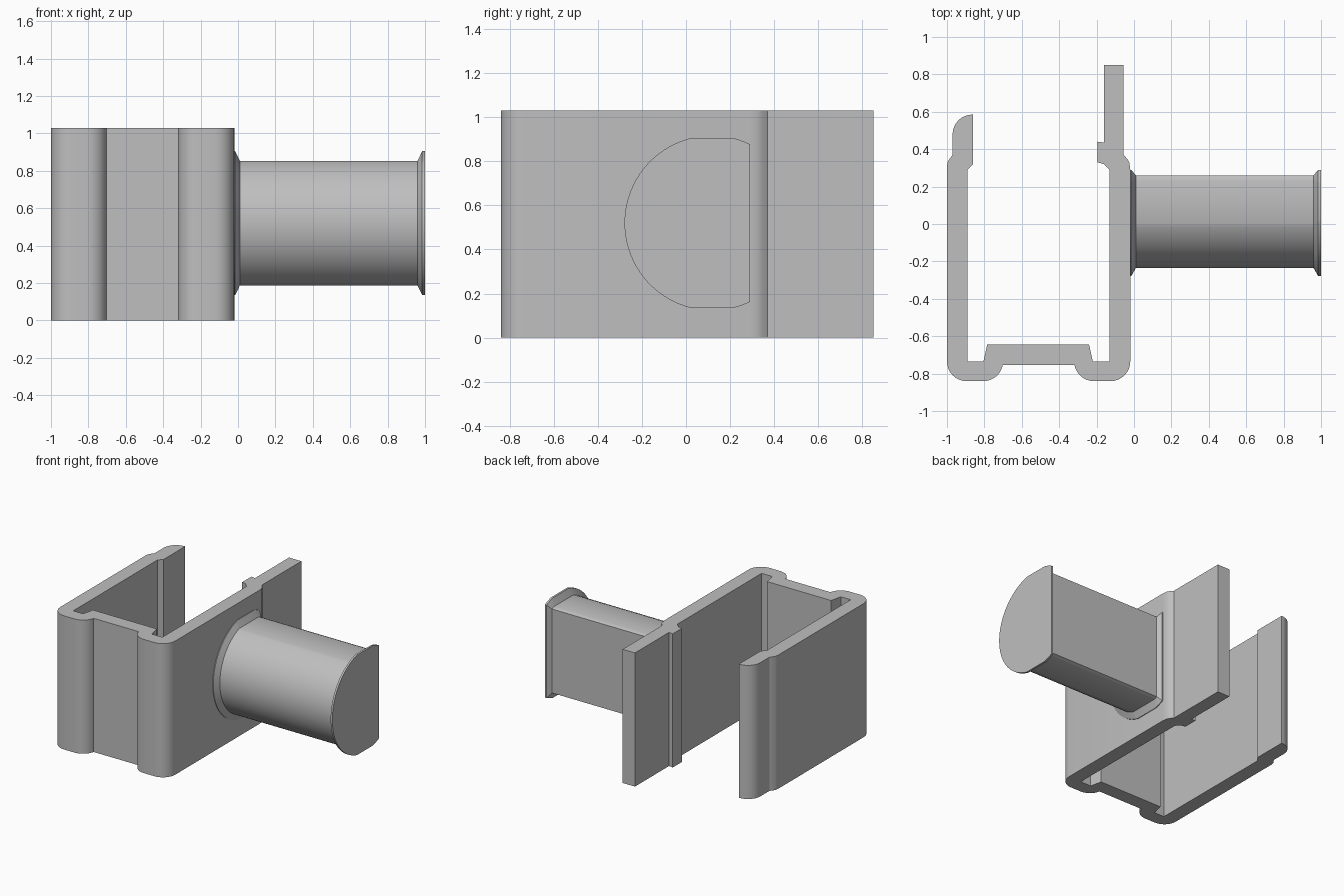
import bpy
import bmesh
from math import radians, cos, sin, asin, acos, pi

cube = bpy.data.objects.get("Cube")
if cube:
    bpy.data.objects.remove(cube, do_unlink=True)

grey = bpy.data.materials.new("plain grey")
grey.use_nodes = True
colour = (0.52, 0.52, 0.52, 1)
grey.diffuse_color = colour
grey.node_tree.nodes["Principled BSDF"].inputs["Base Color"].default_value = colour


def arc(cx, cy, r, start, end, steps=8):
    angles = [radians(start + (end - start) * i / steps) for i in range(steps + 1)]
    return [(cx + r * cos(a), cy + r * sin(a)) for a in angles]


def loft(name, rings):
    """Skin matching closed rings and cap both ends."""
    bm = bmesh.new()
    loops = [[bm.verts.new(p) for p in ring] for ring in rings]
    count = len(loops[0])
    for a, b in zip(loops, loops[1:]):
        for i in range(count):
            j = (i + 1) % count
            bm.faces.new((a[i], a[j], b[j], b[i]))
    bm.faces.new(loops[0][::-1])
    bm.faces.new(loops[-1])
    bmesh.ops.recalc_face_normals(bm, faces=bm.faces)
    mesh = bpy.data.meshes.new(name)
    bm.to_mesh(mesh)
    bm.free()
    mesh.materials.append(grey)
    obj = bpy.data.objects.new(name, mesh)
    bpy.context.collection.objects.link(obj)
    bpy.ops.object.select_all(action="DESELECT")
    obj.select_set(True)
    bpy.context.view_layer.objects.active = obj
    bpy.ops.object.shade_smooth_by_angle(angle=radians(30))
    return obj


# Channel bracket: one closed wall outline raised straight up
HEIGHT = 1.03
outline = [(-1, 0.31), (-0.995, 0.335), (-0.97, 0.37)]       # short arm, outside
outline += arc(-0.865, 0.48, 0.105, 180, 90)
outline += [(-0.86, 0.585), (-0.86, 0.32), (-0.89, 0.29)]   # short arm, inside
outline += [(-0.89, -0.735), (-0.805, -0.735), (-0.785, -0.645)]
outline += [(-0.24, -0.645), (-0.22, -0.735), (-0.13, -0.735)]
outline += [(-0.13, 0.29), (-0.16, 0.32), (-0.195, 0.33)]   # catch ridge
outline += [(-0.195, 0.44), (-0.16, 0.435), (-0.16, 0.85), (-0.055, 0.85)]
outline += [(-0.055, 0.37), (-0.034, 0.345), (-0.024, 0.325), (-0.02, 0.29)]
outline += arc(-0.125, -0.735, 0.105, 0, -90)               # rounded front ribs
outline += arc(-0.215, -0.735, 0.105, -90, -169)
outline += arc(-0.805, -0.735, 0.105, -11, -90)
outline += arc(-0.895, -0.735, 0.105, -90, -180)
loft("channel_bracket", [[(x, y, z) for x, y in outline] for z in (0, HEIGHT)])

# Peg: round section cut flat on the back, top and bottom
AXIS_Y, AXIS_Z = 0.118, 0.52


def peg_ring(x, r, half_height, back):
    first = acos((back - AXIS_Y) / r)
    low = asin(half_height / r)
    spans = [(first, low, 6), (pi - low, pi + low, 48), (2 * pi - low, 2 * pi - first, 6)]
    ring = []
    for a, b, steps in spans:
        for i in range(steps + 1):
            t = a + (b - a) * i / steps
            ring.append((x, AXIS_Y + r * cos(t), AXIS_Z + r * sin(t)))
    return ring


flange = (0.397, 0.385, 0.29)
shaft = (0.353, 0.333, 0.26)
stations = [(-0.03, flange), (-0.015, flange), (0.01, shaft),
            (0.96, shaft), (0.985, flange), (1.0, flange)]
loft("flanged_peg", [peg_ring(x, *size) for x, size in stations])
